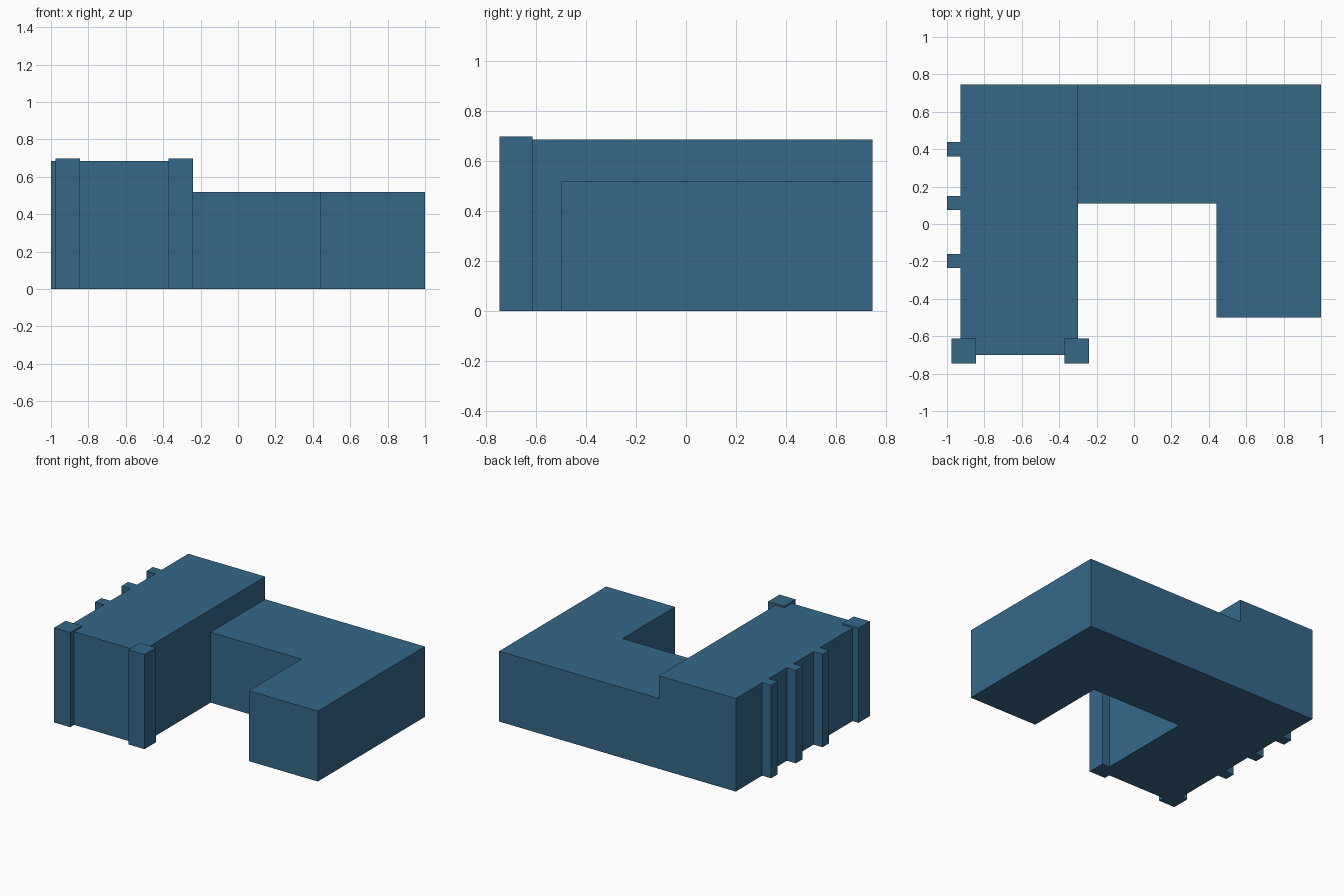
import bpy
import bmesh

cube = bpy.data.objects.get("Cube")
if cube:
    bpy.data.objects.remove(cube, do_unlink=True)

# One flat colour for the whole building
COLOUR = (0.036, 0.138, 0.25, 1.0)
blue = bpy.data.materials.new("slate_blue")
blue.use_nodes = True
blue.diffuse_color = COLOUR
shader = next(n for n in blue.node_tree.nodes if n.type == "BSDF_PRINCIPLED")
shader.inputs["Base Color"].default_value = COLOUR


def extrude_footprint(name, outline, height):
    """Raise a ground outline into a closed, flat-faced solid."""
    bm = bmesh.new()
    base = bm.faces.new([bm.verts.new((x, y, 0)) for x, y in outline])
    raised = bmesh.ops.extrude_face_region(bm, geom=[base], use_keep_orig=True)
    top = [g for g in raised["geom"] if isinstance(g, bmesh.types.BMVert)]
    bmesh.ops.translate(bm, verts=top, vec=(0, 0, height))
    bmesh.ops.recalc_face_normals(bm, faces=bm.faces)
    mesh = bpy.data.meshes.new(name)
    bm.to_mesh(mesh)
    bm.free()
    mesh.materials.append(blue)
    obj = bpy.data.objects.new(name, mesh)
    bpy.context.collection.objects.link(obj)
    return obj


BACK = 0.745
WALL, INNER = -0.927, -0.30   # outer and courtyard sides of the tall hall

# Tall hall, with three full-height buttresses stepping out of its outer wall
hall = [(INNER, BACK), (WALL, BACK)]
for y in (0.40, 0.112, -0.198):
    hall += [(WALL, y + 0.038), (-1, y + 0.038), (-1, y - 0.038), (WALL, y - 0.038)]
hall += [(WALL, -0.70), (INNER, -0.70)]
extrude_footprint("tall_hall", hall, 0.685)

# Lower L-shaped wing around the courtyard
wing = [(INNER, BACK), (INNER, 0.11), (0.44, 0.11), (0.44, -0.50), (1, -0.50), (1, BACK)]
extrude_footprint("low_wing", wing, 0.518)

# Square corner pillars, slightly taller than the hall
for name, x in (("right_corner_pillar", -0.91), ("left_corner_pillar", -0.306)):
    r, y = 0.066, -0.679
    square = [(x - r, y - r), (x + r, y - r), (x + r, y + r), (x - r, y + r)]
    extrude_footprint(name, square, 0.697)
